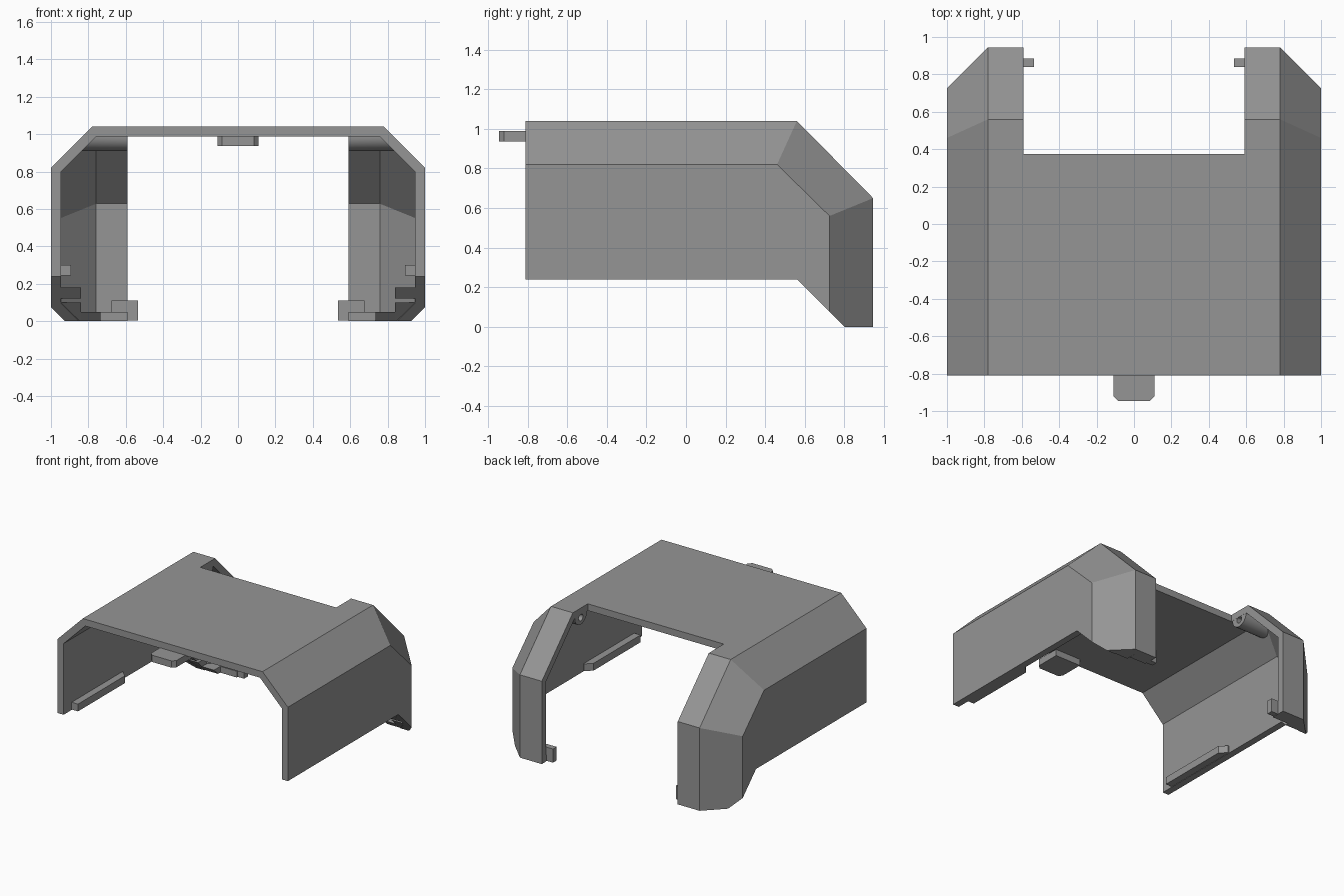
import bpy, bmesh, math
from mathutils import Vector

if "Cube" in bpy.data.objects:
    bpy.data.objects.remove(bpy.data.objects["Cube"])

grey = bpy.data.materials.new("plain grey")
grey.diffuse_color = (0.3, 0.3, 0.3, 1)
grey.use_nodes = True
grey.node_tree.nodes["Principled BSDF"].inputs["Base Color"].default_value = grey.diffuse_color


def finish(bm, name):
    bmesh.ops.recalc_face_normals(bm, faces=bm.faces)
    me = bpy.data.meshes.new(name)
    bm.to_mesh(me)
    bm.free()
    me.materials.append(grey)
    ob = bpy.data.objects.new(name, me)
    bpy.context.collection.objects.link(ob)
    return ob


def hull(name, t, front, bottom):
    """Chamfered body, inset by t on every outer plane."""
    k = 0.414 * t
    X, Y, Z = 1 - t, 0.945 - t, 1.04 - t
    half = [
        (X, front, bottom), (X, front, 0.82 - k), (0.78 - k, front, Z),
        (0.78 - k, 0.56 - k, Z), (X, 0.46 - 0.16 * t, 0.82 - k),
        (X, 0.725 - k, 0.56 - 0.16 * t), (0.78 - k, Y, 0.65 - k),
        (X, 0.725 - k, bottom), (0.78 - k, Y, bottom)]
    bm = bmesh.new()
    for x, y, z in half:
        bm.verts.new((x, y, z))
        bm.verts.new((-x, y, z))
    bmesh.ops.convex_hull(bm, input=bm.verts)
    bmesh.ops.dissolve_limit(bm, angle_limit=math.radians(2),
                             verts=bm.verts, edges=bm.edges)
    return finish(bm, name)


def prism(name, pts, lo, hi, axis="x"):
    """Polygon extruded along x (points are y,z) or z (points are x,y)."""
    bm = bmesh.new()
    at = (lambda p, d: (d, *p)) if axis == "x" else (lambda p, d: (*p, d))
    f = bm.faces.new([bm.verts.new(at(p, lo)) for p in pts])
    new = bmesh.ops.extrude_face_region(bm, geom=[f])["geom"]
    move = Vector(at((0, 0), hi - lo))
    bmesh.ops.translate(bm, vec=move,
                        verts=[v for v in new if isinstance(v, bmesh.types.BMVert)])
    return finish(bm, name)


def box(name, x0, x1, y0, y1, z0, z1):
    return prism(name, [(y0, z0), (y1, z0), (y1, z1), (y0, z1)], x0, x1)


def boolean(ob, cutter, op="DIFFERENCE"):
    mod = ob.modifiers.new(op.lower(), "BOOLEAN")
    mod.operation, mod.object, mod.solver = op, cutter, "EXACT"
    bpy.context.view_layer.objects.active = ob
    bpy.ops.object.modifier_apply(modifier=mod.name)


def circle(y, z, r, n):
    return [(y + r * math.cos(2 * math.pi * i / n),
             z + r * math.sin(2 * math.pi * i / n)) for i in range(n)]


def span(s, a, b):
    """Interval a..b on side s (+1 or -1)."""
    return min(s * a, s * b), max(s * a, s * b)


# Shell: hollow body, stepped underside, open back between two legs
T = 0.053
shell = hull("shell", 0, -0.81, 0)
envelope = hull("envelope", 0.004, -0.81, 0)
cutters = [
    hull("hollow", T, -1.2, -0.5),
    prism("underside_cut", [(-2, -1), (-2, 0.24), (0.56, 0.24), (0.80, 0), (1.8, -1)], -2, 2),
    box("back_opening", -0.59, 0.59, 0.375, 2, -1, 2)]
for c in cutters:
    boolean(shell, c)

for s, side in ((1, "right"), (-1, "left")):
    # Rounded hinge boss with a blind pin hole under the roof corner
    arc = [(0.46 + 0.075 * math.cos(a), 0.985 + 0.075 * math.sin(a))
           for a in (math.pi * (1 + i / 14) for i in range(15))]
    boss = prism(side + "_hinge_boss", arc + [(0.56, 0.995), (0.54, 1.03), (0.385, 1.03)],
                 *span(s, 0.591, 0.95))
    boolean(boss, envelope, "INTERSECT")
    hole = prism("hole", circle(0.46, 0.965, 0.026, 20), *span(s, 0.5, 0.72))
    boolean(boss, hole)
    # Foot floor along the slope, split by a narrow slot
    upper = prism(side + "_foot_upper", [(0.622, 0.18), (0.682, 0.12), (0.75, 0.12), (0.69, 0.18)],
                  *span(s, 0.84, 0.97))
    lower = prism(side + "_foot_lower",
                  [(0.702, 0.10), (0.802, 0.002), (0.93, 0.002), (0.93, 0.05), (0.83, 0.05), (0.77, 0.10)],
                  *span(s, 0.84, 0.97))
    toe = prism(side + "_foot_toe", [(0.752, 0.05), (0.802, 0.002), (0.93, 0.002), (0.93, 0.05)],
                *span(s, 0.735, 0.841))
    for part in (upper, lower, toe):
        boolean(part, envelope, "INTERSECT")
    box(side + "_foot_base", *span(s, 0.592, 0.736), 0.83, 0.93, 0.001, 0.05)
    # Catch pin pointing inward
    box(side + "_catch", *span(s, 0.535, 0.675), 0.84, 0.885, 0.003, 0.11)
    # Rail on the inner wall, tapered at its rear end
    a, b = 0.892, 0.96
    prism(side + "_rail", [(s * a, -0.71), (s * b, -0.71), (s * b, -0.08), (s * (a + 0.05), -0.08), (s * a, -0.13)],
          0.243, 0.30, "z")

# Front latch tongue under the roof edge
prism("latch_tongue", [(-0.11, -0.73), (-0.11, -0.92), (-0.085, -0.945), (0.085, -0.945),
                       (0.11, -0.92), (0.11, -0.73)], 0.937, 0.99, "z")

for ob in list(bpy.data.objects):
    if ob.name in {"envelope", "hole", "hole.001"} or ob in cutters:
        bpy.data.objects.remove(ob)
    elif "boss" in ob.name:
        bpy.ops.object.select_all(action="DESELECT")
        ob.select_set(True)
        bpy.context.view_layer.objects.active = ob
        bpy.ops.object.shade_smooth_by_angle(angle=math.radians(30))
